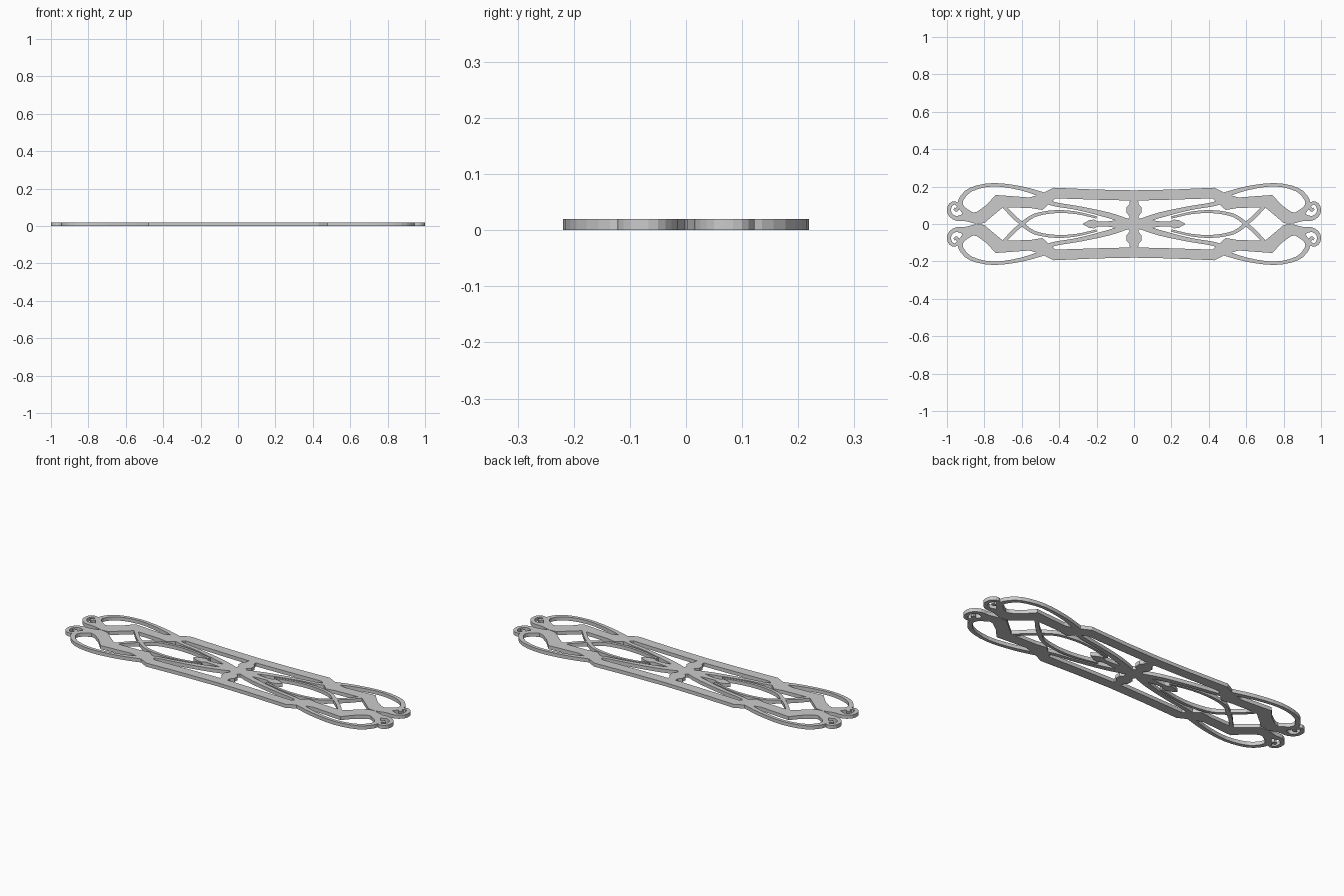
import bpy, bmesh
from mathutils import Vector

if "Cube" in bpy.data.objects:
    bpy.data.objects.remove(bpy.data.objects["Cube"])

THICK = 0.02
metal = bpy.data.materials.new("plain grey metal")
metal.diffuse_color = (0.6, 0.6, 0.6, 1)
metal.use_nodes = True
metal.node_tree.nodes["Principled BSDF"].inputs["Base Color"].default_value = metal.diffuse_color


def plate(name, left, right):
    """Flat plate between two rails, mirrored to all four quarters."""
    bm = bmesh.new()
    a = [bm.verts.new((x, y, 0)) for x, y in left]
    b = [bm.verts.new((x, y, 0)) for x, y in right]
    for i in range(len(a) - 1):
        bm.faces.new((a[i], a[i + 1], b[i + 1], b[i]))
    bmesh.ops.remove_doubles(bm, verts=bm.verts[:], dist=1e-5)
    top = bmesh.ops.extrude_face_region(bm, geom=bm.faces[:])["geom"]
    bmesh.ops.translate(bm, vec=(0, 0, THICK),
                        verts=[v for v in top if isinstance(v, bmesh.types.BMVert)])
    # drop walls lying on a mirror plane
    walls = [f for f in bm.faces if any(all(abs(v.co[k]) < 1e-5 for v in f.verts) for k in (0, 1))]
    bmesh.ops.recalc_face_normals(bm, faces=bm.faces[:])
    bmesh.ops.delete(bm, geom=walls, context='FACES')
    me = bpy.data.meshes.new(name)
    bm.to_mesh(me)
    bm.free()
    me.materials.append(metal)
    ob = bpy.data.objects.new(name, me)
    bpy.context.collection.objects.link(ob)
    mod = ob.modifiers.new("four quarters", 'MIRROR')
    mod.use_axis = (True, True, False)
    mod.merge_threshold = 0.0001


def strip(name, pts, steps=3):
    """Strip of varying width along a smooth path of (x, y, width) points."""
    p = [Vector(q) for q in pts]
    p = [2 * p[0] - p[1]] + p + [2 * p[-1] - p[-2]]
    path = []
    for i in range(1, len(p) - 2):
        for s in range(steps):
            t = s / steps
            path.append(0.5 * (2 * p[i] + (p[i + 1] - p[i - 1]) * t
                        + (2 * p[i - 1] - 5 * p[i] + 4 * p[i + 1] - p[i + 2]) * t ** 2
                        + (3 * p[i] - p[i - 1] - 3 * p[i + 1] + p[i + 2]) * t ** 3))
    path.append(p[-2])
    left, right = [], []
    for i, q in enumerate(path):
        d = (path[min(i + 1, len(path) - 1)] - path[max(i - 1, 0)]).xy.normalized()
        n = Vector((-d.y, d.x)) * q.z / 2
        left.append(q.xy + n)
        right.append(q.xy - n)
    plate(name, left, right)


# long side bar with its stepped shoulder
plate("side_bar",
      [(0, .18), (.2, .184), (.43, .194), (.5, .158), (.56, .142), (.74, .155), (.79, .10), (.84, .065), (.89, .055)],
      [(0, .125), (.2, .13), (.42, .137), (.49, .075), (.55, .085), (.70, .09), (.76, .04), (.80, .005), (.85, 0)])
# big outer loop
strip("outer_loop", [(.47, .15, .03), (.60, .19, .022), (.75, .21, .018), (.87, .185, .022),
                     (.925, .13, .026), (.92, .085, .03), (.87, .04, .045)])
# curled end
strip("end_curl", [(.84, .02, .04), (.90, .035, .04), (.95, .03, .025), (.985, .055, .022), (.985, .095, .022),
                   (.96, .113, .018), (.938, .095, .018), (.95, .075, .018), (.962, .083, .012)])
# ribbon crossing near the end and sweeping into the eye shape
strip("eye_ribbon", [(.70, .10, .02), (.64, .035, .02), (.595, 0, .02)], 2)
strip("eye_arc", [(.60, 0, .022), (.53, .047, .018), (.42, .066, .016), (.31, .06, .014), (.20, .035, .012)])
# long diagonal from the middle to the shoulder
strip("long_diagonal", [(0, .0, .03), (.13, .045, .03), (.30, .085, .022), (.42, .105, .022), (.49, .13, .03)])
# pointed bud on the long axis
plate("side_bud", [(0, .02), (.08, .022), (.15, .013), (.19, .012), (.215, .024), (.24, .02), (.27, .004), (.275, 0)],
      [(0, 0), (.08, 0), (.15, 0), (.19, 0), (.215, 0), (.24, 0), (.27, 0), (.275, 0)])
# lobed bud across the middle
plate("middle_bud", [(0, 0), (.04, 0), (.03, .03), (.022, .04), (.04, .06), (.04, .09), (.025, .105), (.022, .125), (0, .135)],
      [(0, 0), (0, 0), (0, .03), (0, .04), (0, .06), (0, .09), (0, .105), (0, .125), (0, .135)])
